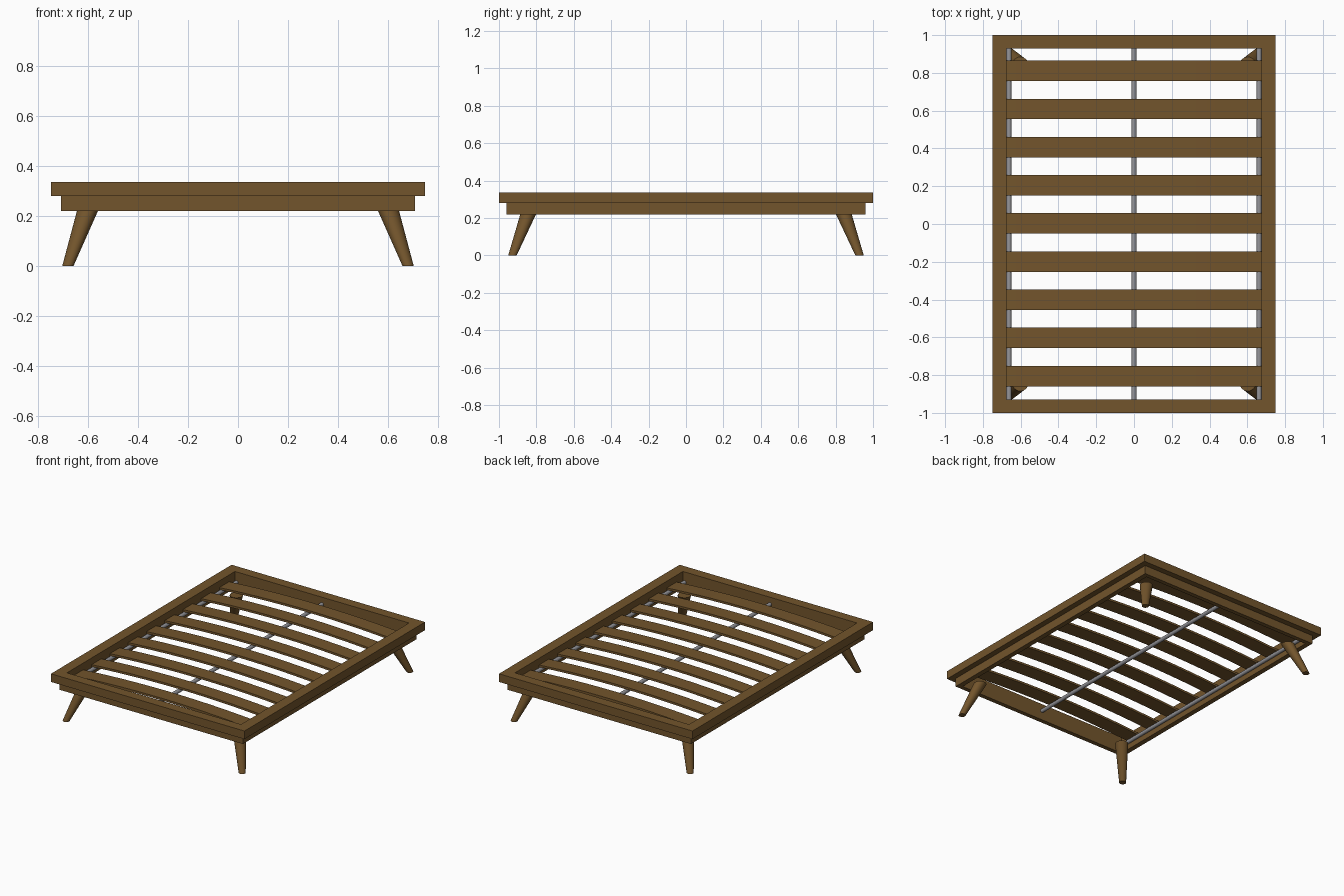
import bpy, bmesh
from mathutils import Matrix, Vector

if "Cube" in bpy.data.objects:
    bpy.data.objects.remove(bpy.data.objects["Cube"])


def material(name, color):
    m = bpy.data.materials.new(name)
    m.diffuse_color = (*color, 1)
    m.use_nodes = True
    m.node_tree.nodes["Principled BSDF"].inputs["Base Color"].default_value = m.diffuse_color
    return m


WOOD = material("wood", (0.17, 0.09, 0.025))
METAL = material("metal", (0.3, 0.3, 0.32))


def add_object(name, bm, mat, smooth=False):
    bmesh.ops.recalc_face_normals(bm, faces=bm.faces)
    me = bpy.data.meshes.new(name)
    bm.to_mesh(me)
    bm.free()
    me.materials.append(mat)
    ob = bpy.data.objects.new(name, me)
    bpy.context.collection.objects.link(ob)
    if smooth:
        bpy.ops.object.select_all(action='DESELECT')
        ob.select_set(True)
        bpy.context.view_layer.objects.active = ob
        bpy.ops.object.shade_smooth_by_angle()
    return ob


def frame(name, ox, oy, ix, iy, z0, z1):
    """Rectangular ring: outer half sizes ox, oy and inner half sizes ix, iy."""
    bm = bmesh.new()
    corners = [(-1, -1), (1, -1), (1, 1), (-1, 1)]
    sections = [[bm.verts.new((sx * x, sy * y, z)) for x, y, z in
                 ((ox, oy, z0), (ox, oy, z1), (ix, iy, z1), (ix, iy, z0))]
                for sx, sy in corners]
    for i in range(4):
        a, b = sections[i], sections[(i + 1) % 4]
        for j in range(4):
            k = (j + 1) % 4
            bm.faces.new((a[j], b[j], b[k], a[k]))
    return add_object(name, bm, WOOD)


def slat(name, y, half_len=0.675, width=0.108, thick=0.015, z_end=0.275, rise=0.025, n=20):
    """Board bowed upwards along x."""
    bm = bmesh.new()
    low, high = [], []
    for i in range(n + 1):
        t = 2 * i / n - 1
        z = z_end + rise * (1 - t * t)
        low.append(bm.verts.new((t * half_len, y - width / 2, z)))
        high.append(bm.verts.new((t * half_len, y - width / 2, z + thick)))
    face = bm.faces.new(low + high[::-1])
    ext = bmesh.ops.extrude_face_region(bm, geom=[face], use_keep_orig=True)
    verts = [v for v in ext["geom"] if isinstance(v, bmesh.types.BMVert)]
    bmesh.ops.translate(bm, verts=verts, vec=(0, width, 0))
    return add_object(name, bm, WOOD, True)


def rod(name, x, z, r=0.013, length=1.86):
    bm = bmesh.new()
    mat = Matrix.Translation((x, 0, z)) @ Matrix.Rotation(1.5707963, 4, 'X')
    bmesh.ops.create_cone(bm, cap_ends=True, segments=24, radius1=r, radius2=r,
                          depth=length, matrix=mat)
    return add_object(name, bm, METAL, True)


def leg(name, sx, sy, top=0.225):
    """Tapered leg, sheared outwards so both ends stay level."""
    bm = bmesh.new()
    bmesh.ops.create_cone(bm, cap_ends=True, segments=32, radius1=0.0225, radius2=0.0425,
                          depth=top, matrix=Matrix.Translation((0, 0, top / 2)))
    foot, head = Vector((0.682, 0.928, 0)), Vector((0.602, 0.842, 0))
    for v in bm.verts:
        c = foot.lerp(head, v.co.z / top)
        v.co += Vector((sx * c.x, sy * c.y, 0))
    return add_object(name, bm, WOOD, True)


# Two stacked frames, the lower one set back
frame("upper_frame", 0.75, 1.0, 0.675, 0.93, 0.28, 0.337)
frame("lower_frame", 0.71, 0.96, 0.675, 0.93, 0.22, 0.28)

# Bowed slats
for i in range(9):
    slat(f"slat_{i + 1}", (i - 4) * 0.202 + 0.003)

# Metal support rods
rod("centre_rod", 0, 0.287)
rod("left_rod", -0.662, 0.264)
rod("right_rod", 0.662, 0.264)

# Splayed legs
for side, sx in (("left", -1), ("right", 1)):
    for end, sy in (("front", -1), ("back", 1)):
        leg(f"{end}_{side}_leg", sx, sy)
